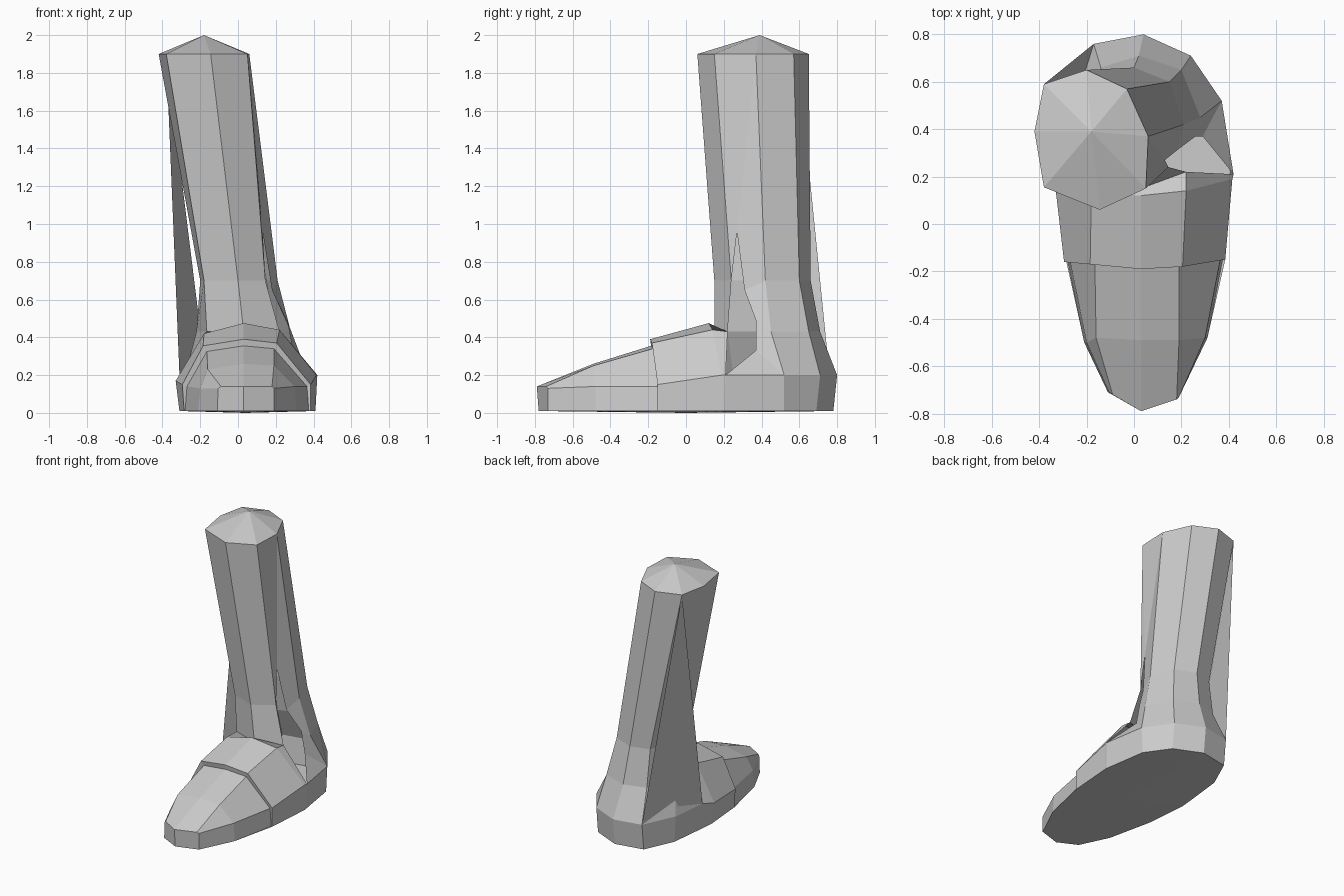
import bpy

cube = bpy.data.objects.get("Cube")
if cube:
    bpy.data.objects.remove(cube)

grey = bpy.data.materials.new("light_grey")
grey.use_nodes = True
colour = (0.6, 0.6, 0.6, 1)
grey.diffuse_color = colour
grey.node_tree.nodes["Principled BSDF"].inputs["Base Color"].default_value = colour


def make(name, verts, faces):
    mesh = bpy.data.meshes.new(name)
    mesh.from_pydata(verts, [], faces)
    mesh.materials.append(grey)
    obj = bpy.data.objects.new(name, mesh)
    bpy.context.collection.objects.link(obj)
    return obj


def loft(rings, closed=False, skip=()):
    """Join equal rings with quads, leaving out the (row, column) pairs in skip."""
    n = len(rings[0])
    verts = [p for ring in rings for p in ring]
    faces = []
    for row in range(len(rings) - 1):
        for col in range(n if closed else n - 1):
            if (row, col) not in skip:
                nxt = (col + 1) % n
                a, b = row * n, row * n + n
                faces.append((a + col, a + nxt, b + nxt, b + col))
    return verts, faces


def ring(z, *points):
    return [(x, y, z) for x, y in points]


# Leg rings, each from the front round by the left side and the heel
SOLE_Z = 0.01
ground = ring(SOLE_Z, (.03, .14), (.41, .2), (.36, .52), (.24, .69),
              (.04, .78), (-.17, .74), (-.27, .52), (-.3, .25))
heel = ring(.2, (.03, .14), (.42, .21), (.37, .52), (.24, .71),
            (.04, .8), (-.17, .76), (-.28, .52), (-.31, .25))
ankle = ring(.43, (.03, .15), (.22, .22), (.28, .45), (.2, .65),
             (.02, .71), (-.14, .66), (-.22, .45), (-.165, .22))
shin = ring(.7, (0, .15), (.145, .24), (.21, .42), (.15, .6),
            (0, .66), (-.14, .62), (-.2, .42), (-.18, .22))
top = ring(1.9, (-.145, .06), (.05, .15), (.06, .37), (-.03, .57),
           (-.2, .65), (-.38, .59), (-.42, .39), (-.38, .155))

# The front columns are covered by the foot; the left column has a gash
covered = {(row, col) for row in (0, 1) for col in (0, 7)}
gash_column = {(row, 1) for row in (1, 2, 3)}
verts, faces = loft([ground, heel, ankle, shin, top], True, covered | gash_column)

# Faces around the gash
low, mid, high, tip = range(len(verts), len(verts) + 4)
verts += [(.29, .37, .33), (.26, .37, .49), (.18, .31, .65), (.13, .27, .96)]
faces += [(9, 10, low), (10, 18, mid, low), (18, 26, high, mid),
          (26, 34, tip, high), (34, 33, tip), (33, 25, tip)]

# Shallow pointed cap on the leg
apex = len(verts)
verts.append((-.18, .39, 2))
faces += [(32 + i, 32 + (i + 1) % 8, apex) for i in range(8)]
make("leg", verts, faces)

# Flat web from the top of the leg down to the heel
make("rear_web", [top[5], heel[5], heel[7]], [(0, 1, 2)])

# Toe box sections, from the right side over the top to the left side
toe_tip = [(-.11, -.71, SOLE_Z), (-.105, -.71, .13), (-.09, -.72, .14),
           (.03, -.79, .14), (.18, -.74, .14), (.19, -.73, .13), (.19, -.73, SOLE_Z)]
toe_mid = [(-.21, -.5, SOLE_Z), (-.2, -.5, .13), (-.16, -.48, .23),
           (.03, -.49, .26), (.19, -.49, .25), (.3, -.48, .14), (.31, -.48, SOLE_Z)]
toe_back = [(-.28, -.155, SOLE_Z), (-.27, -.155, .14), (-.165, -.165, .325),
            (.03, -.185, .355), (.19, -.175, .34), (.365, -.145, .14),
            (.375, -.145, SOLE_Z)]
verts, faces = loft([toe_tip, toe_mid, toe_back])
nose = (.03, -.78, SOLE_Z)
verts.append(nose)
n = len(verts) - 1
faces += [(n, 3, 2, 1, 0), (n, 6, 5, 4, 3)]
make("toe_box", verts, faces)

# Raised instep, with a step at the front and a lip against the leg
instep_front = [(-.285, -.16, SOLE_Z), (-.295, -.16, .15), (-.185, -.17, .355),
                (.03, -.19, .39), (.205, -.18, .37), (.385, -.15, .15),
                (.385, -.15, SOLE_Z)]
instep_back = [(-.31, .14, SOLE_Z), (-.33, .14, .17), (-.18, .13, .42),
               (.03, .12, .475), (.22, .14, .44), (.415, .19, .2),
               (.41, .19, SOLE_Z)]
leg_side = [ground[7], heel[7], ankle[7], ankle[0], ankle[1], heel[1], ground[1]]
make("instep", *loft([toe_back, instep_front, instep_back, leg_side]))

# Sole, a shallow fan
sections = [toe_tip, toe_mid, instep_front, instep_back]
outline = ground[1:] + [s[0] for s in reversed(sections)] + [nose] + [s[-1] for s in sections]
count = len(outline)
make("sole", outline + [(.04, 0, 0)],
     [((i + 1) % count, i, count) for i in range(count)])
